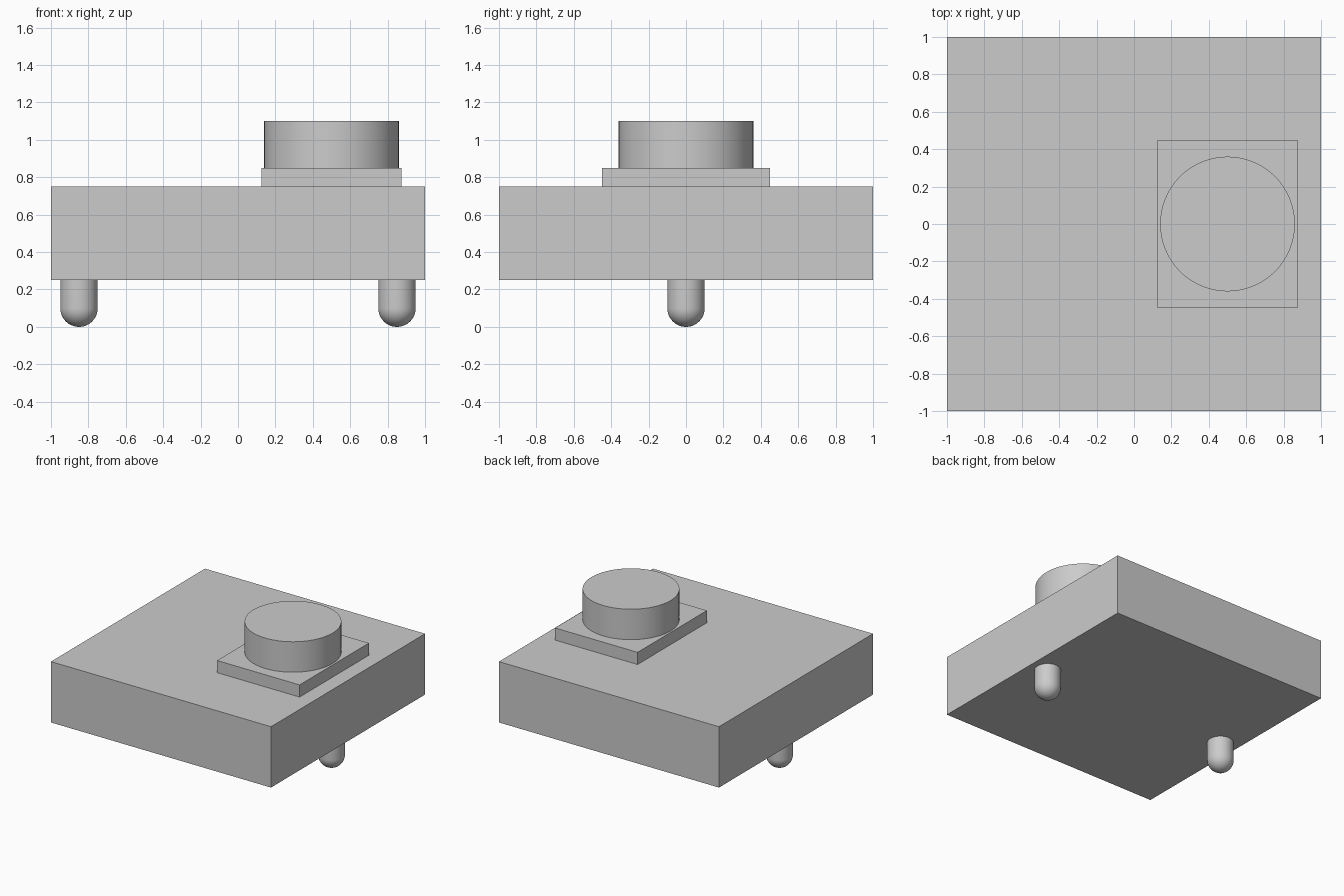
import bpy, bmesh, math

default_cube = bpy.data.objects.get("Cube")
if default_cube:
    bpy.data.objects.remove(default_cube, do_unlink=True)

# One light grey for every part
grey = bpy.data.materials.new("light grey")
grey.use_nodes = True
colour = (0.6, 0.6, 0.6, 1)
grey.diffuse_color = colour
grey.node_tree.nodes["Principled BSDF"].inputs["Base Color"].default_value = colour


def finish(name, smooth=False):
    obj = bpy.context.object
    obj.name = obj.data.name = name
    obj.data.materials.append(grey)
    if smooth:
        bpy.ops.object.shade_smooth_by_angle(angle=math.radians(30))
    return obj


def box(name, x, width, depth, bottom, top):
    bpy.ops.mesh.primitive_cube_add(size=1, location=(x, 0, (bottom + top) / 2))
    obj = bpy.context.object
    obj.scale = (width, depth, top - bottom)
    bpy.ops.object.transform_apply(location=False, rotation=False, scale=True)
    return finish(name)


def round_peg(name, x, radius, top, segments=48, rings=12):
    """Upright peg with a hemispherical foot, spun from a half profile."""
    bm = bmesh.new()
    arc = [math.pi / 2 * i / rings for i in range(rings + 1)]
    profile = [(radius * math.sin(a), radius * (1 - math.cos(a))) for a in arc]
    profile += [(radius, top), (0, top)]
    verts = [bm.verts.new((r, 0, z)) for r, z in profile]
    edges = [bm.edges.new(pair) for pair in zip(verts, verts[1:])]
    bmesh.ops.spin(bm, geom=verts + edges, axis=(0, 0, 1), cent=(0, 0, 0),
                   angle=math.tau, steps=segments)
    bmesh.ops.remove_doubles(bm, verts=bm.verts, dist=0.0001)
    bmesh.ops.recalc_face_normals(bm, faces=bm.faces)
    mesh = bpy.data.meshes.new(name)
    bm.to_mesh(mesh)
    bm.free()
    obj = bpy.data.objects.new(name, mesh)
    obj.location.x = x
    bpy.context.collection.objects.link(obj)
    bpy.ops.object.select_all(action="DESELECT")
    obj.select_set(True)
    bpy.context.view_layer.objects.active = obj
    return finish(name, smooth=True)


# Square slab and the small plate on its left half
box("body", 0, 2, 2, 0.25, 0.75)
box("mounting_plate", 0.5, 0.75, 0.9, 0.75, 0.85)

# Round button on the plate
bpy.ops.mesh.primitive_cylinder_add(vertices=96, radius=0.36, depth=0.25,
                                    location=(0.5, 0, 0.975))
finish("button", smooth=True)

# Two rounded pegs underneath
for side, x in (("left", 0.85), ("right", -0.85)):
    round_peg(side + "_peg", x, 0.1, 0.25)
